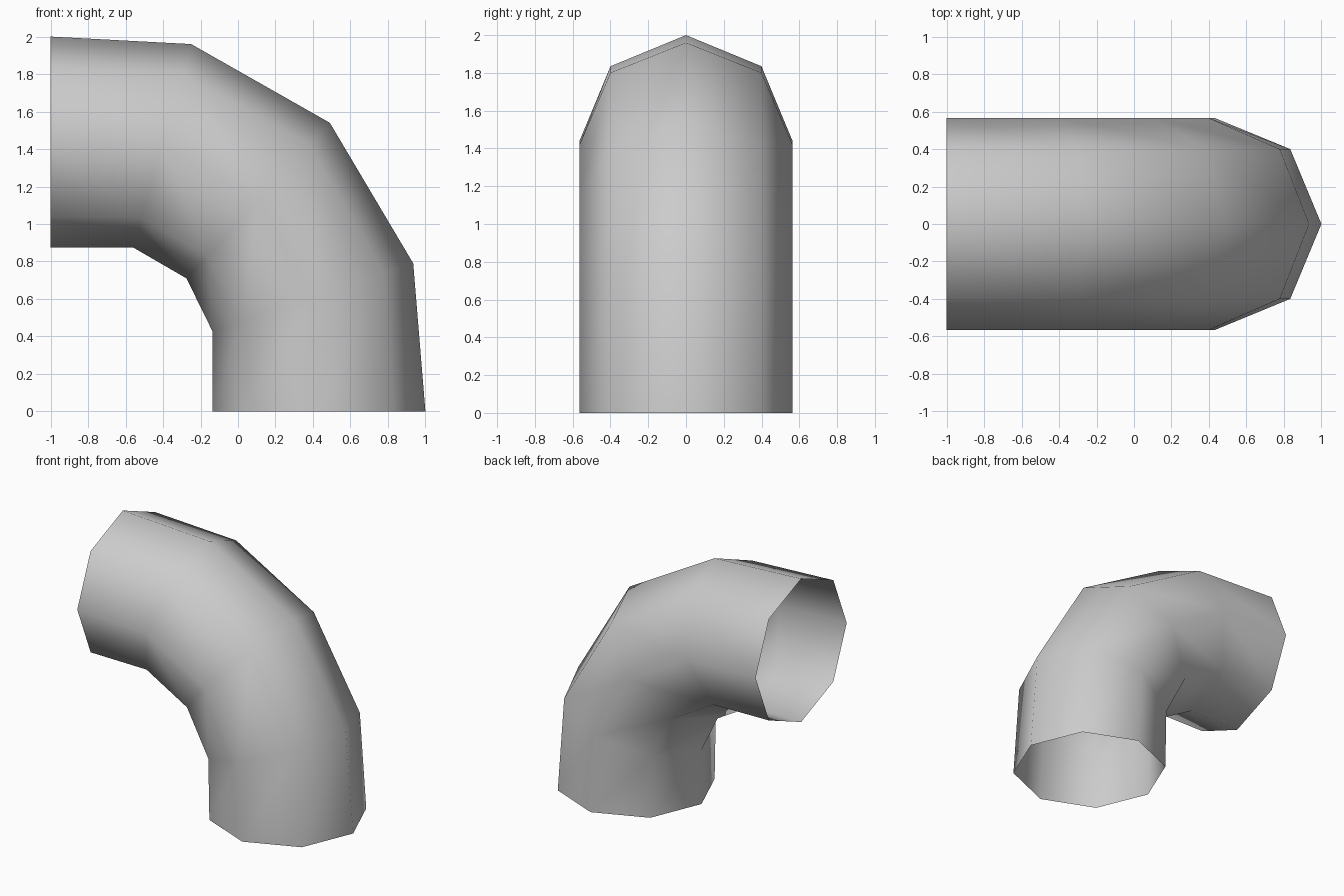
import bpy, bmesh, math
from mathutils import Vector

cube = bpy.data.objects.get("Cube")
if cube:
    bpy.data.objects.remove(cube, do_unlink=True)

SIDES = 8
RADIUS = 0.565

# Inner and outer bend points (x, z) of each ring, from the foot to the side mouth
RINGS = [
    ((-0.135, 0.0), (1.0, 0.0)),
    ((-0.135, 0.425), (0.935, 0.79)),
    ((-0.275, 0.71), (0.49, 1.54)),
    ((-0.56, 0.875), (-0.25, 1.96)),
    ((-1.0, 0.875), (-1.0, 2.0)),
]


def make_material(name, colour):
    mat = bpy.data.materials.new(name)
    mat.use_nodes = True
    mat.diffuse_color = colour
    mat.node_tree.nodes["Principled BSDF"].inputs["Base Color"].default_value = colour
    return mat


def add_ring(bm, inner, outer):
    """Eight-sided loop spanning the inner and outer bend points."""
    a = Vector((inner[0], 0, inner[1]))
    b = Vector((outer[0], 0, outer[1]))
    centre, reach = (a + b) / 2, (b - a) / 2
    loop = []
    for i in range(SIDES):
        t = math.tau * i / SIDES
        across = Vector((0, RADIUS * math.sin(t), 0))
        loop.append(bm.verts.new(centre + reach * math.cos(t) + across))
    return loop


# Open single-walled elbow
bm = bmesh.new()
loops = [add_ring(bm, *ring) for ring in RINGS]
for low, high in zip(loops, loops[1:]):
    for i in range(SIDES):
        j = (i + 1) % SIDES
        bm.faces.new((low[i], low[j], high[j], high[i]))
for face in bm.faces:
    face.smooth = True

mesh = bpy.data.meshes.new("pipe_elbow")
bm.to_mesh(mesh)
bm.free()
mesh.materials.append(make_material("light grey", (0.6, 0.6, 0.6, 1)))
elbow = bpy.data.objects.new("pipe_elbow", mesh)
bpy.context.collection.objects.link(elbow)
